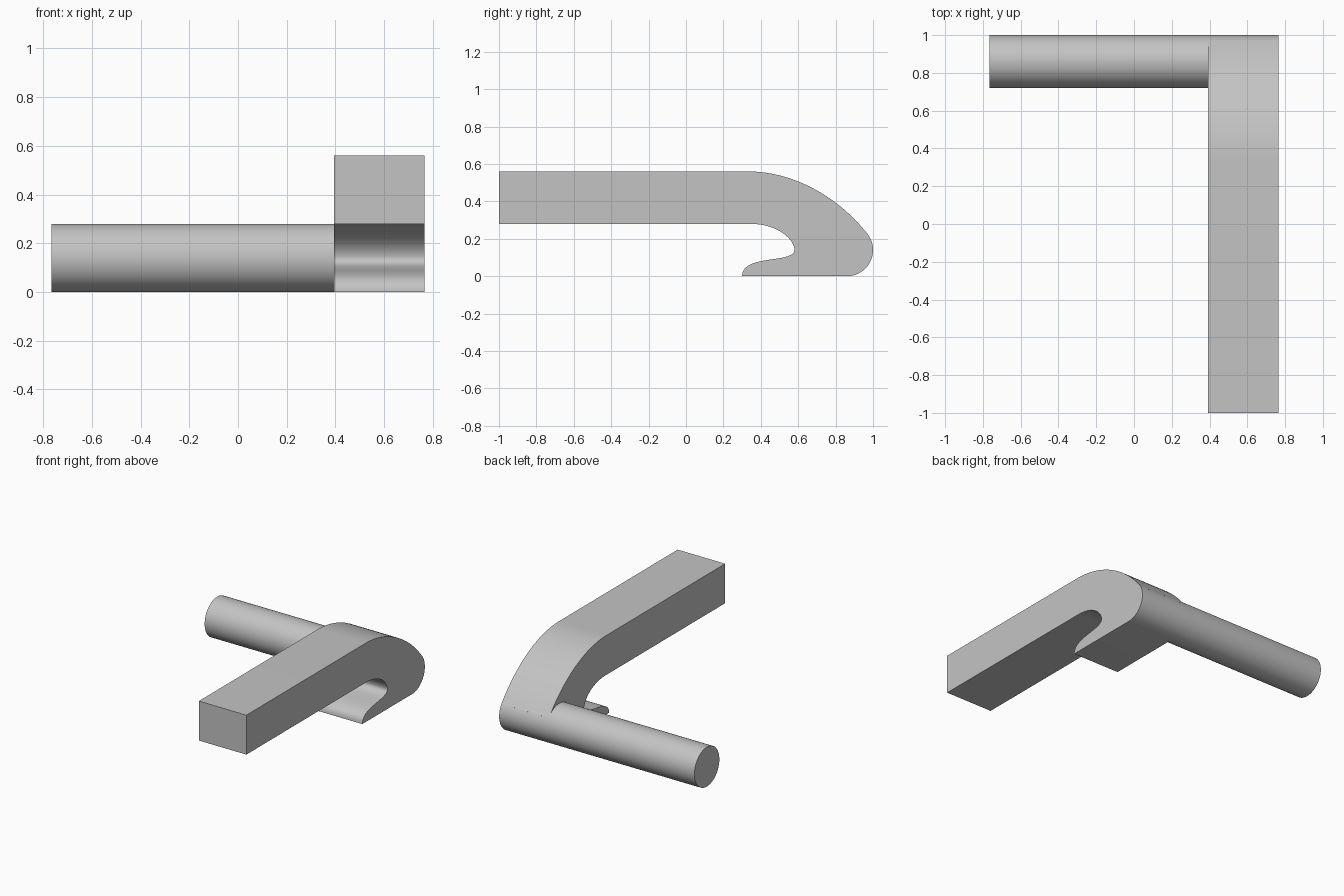
import bpy, bmesh, math
from mathutils import Vector
from mathutils.geometry import interpolate_bezier

default = bpy.data.objects.get("Cube")
if default:
    bpy.data.objects.remove(default, do_unlink=True)

# One plain grey for the whole model
grey = bpy.data.materials.new("grey")
grey.use_nodes = True
colour = (0.55, 0.55, 0.55, 1)
grey.diffuse_color = colour
grey.node_tree.nodes["Principled BSDF"].inputs["Base Color"].default_value = colour

RADIUS = 0.14
AXIS_Y = 1 - RADIUS
AXIS_Z = RADIUS
PIN_END, ARM_IN, ARM_OUT = -0.766, 0.393, 0.766


def bezier(a, b, c, d, count=20):
    """Points of a cubic curve in the side (y, z) plane."""
    pts = interpolate_bezier(*[Vector((*p, 0)) for p in (a, b, c, d)], count)
    return [(p.x, p.y) for p in pts]


def arc(start, end, count):
    """Points on the round end, angles in degrees."""
    angles = [math.radians(start + (end - start) * i / count) for i in range(count + 1)]
    return [(AXIS_Y + RADIUS * math.cos(a), AXIS_Z + RADIUS * math.sin(a)) for a in angles]


def extrude_profile(name, profile, x0, x1):
    """Solid made by sweeping a side profile along x."""
    clean = []
    for p in profile:
        if not clean or (Vector(p) - Vector(clean[-1])).length > 1e-4:
            clean.append(p)
    bm = bmesh.new()
    face = bm.faces.new([bm.verts.new((x0, y, z)) for y, z in clean])
    swept = bmesh.ops.extrude_face_region(bm, geom=[face])["geom"]
    verts = [g for g in swept if isinstance(g, bmesh.types.BMVert)]
    bmesh.ops.translate(bm, verts=verts, vec=(x1 - x0, 0, 0))
    bmesh.ops.recalc_face_normals(bm, faces=bm.faces)
    mesh = bpy.data.meshes.new(name)
    bm.to_mesh(mesh)
    bm.free()
    mesh.materials.append(grey)
    obj = bpy.data.objects.new(name, mesh)
    bpy.context.collection.objects.link(obj)
    bpy.ops.object.select_all(action="DESELECT")
    obj.select_set(True)
    bpy.context.view_layer.objects.active = obj
    bpy.ops.object.shade_smooth_by_angle(angle=math.radians(30))
    return obj


# Hooked arm: straight bar, sloping shoulder, round heel, flat sole, lip and throat
profile = [(-1, 0.28), (-1, 0.56)]
profile += bezier((0.33, 0.56), (0.58, 0.56), (0.82, 0.42), (0.975, 0.22), 32)
profile += arc(34.8, -90, 28)
profile += bezier((0.3, 0), (0.3, 0.12), (0.575, 0.065), (0.58, 0.14), 32)
profile += bezier((0.58, 0.14), (0.58, 0.19), (0.5, 0.28), (0.34, 0.28), 24)
extrude_profile("hooked_arm", profile, ARM_IN, ARM_OUT)

# Round pin reaching sideways from the heel
extrude_profile("round_pin", arc(0, 360, 64)[:-1], PIN_END, ARM_IN)
